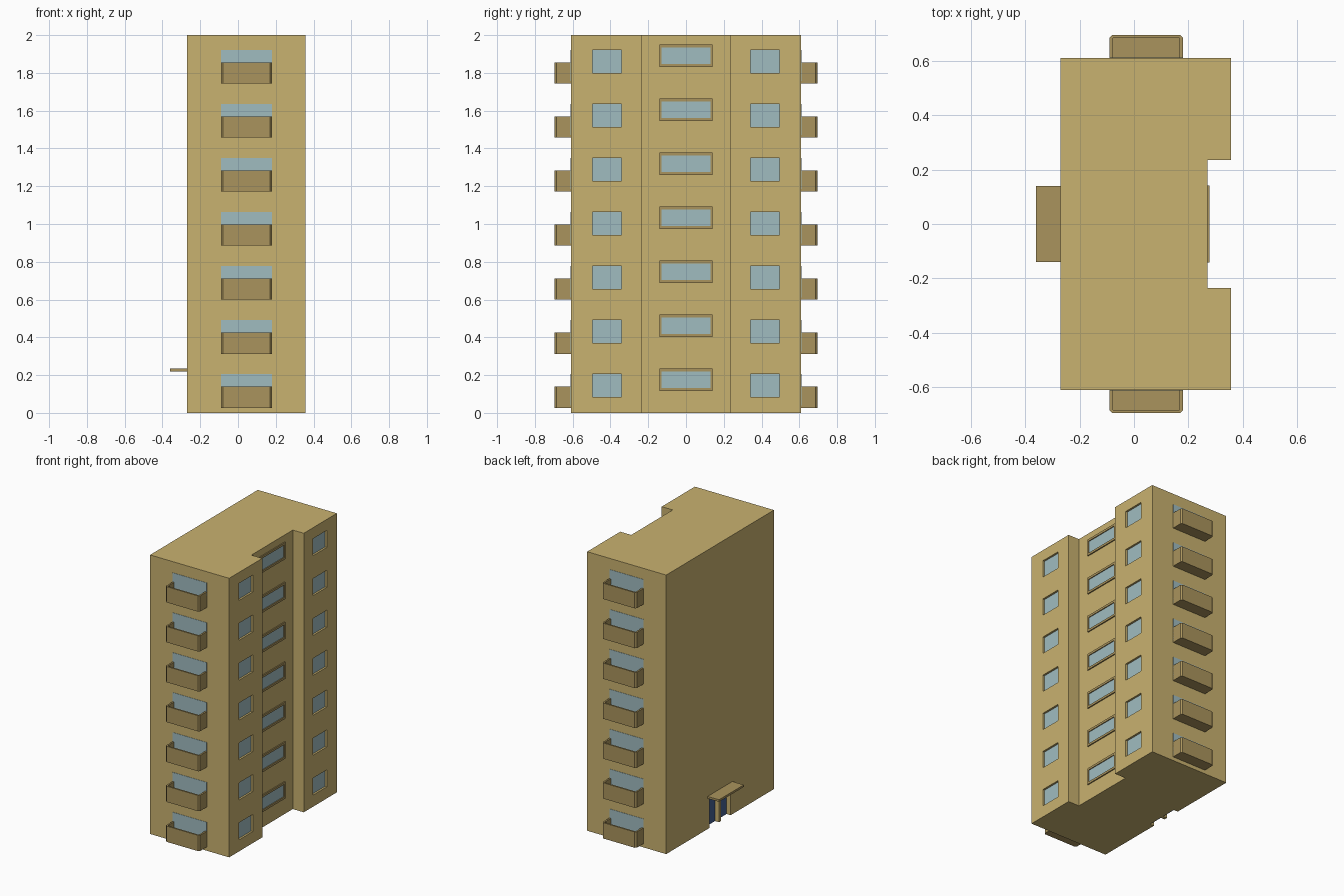
import bpy, bmesh

if "Cube" in bpy.data.objects:
    bpy.data.objects.remove(bpy.data.objects["Cube"])

FLOORS = 7
STEP = 0.286


def material(name, rgb):
    m = bpy.data.materials.new(name)
    m.diffuse_color = (*rgb, 1)
    m.use_nodes = True
    m.node_tree.nodes["Principled BSDF"].inputs["Base Color"].default_value = m.diffuse_color
    return m


WALL = material("sand wall", (0.584, 0.445, 0.162))
TRIM = material("brown trim", (0.402, 0.296, 0.109))
GLASS = material("pale blue glass", (0.352, 0.503, 0.527))
DOOR = material("dark blue door", (0.06, 0.12, 0.29))


def prism(bm, outline, z0, z1):
    """Extrude a flat xy outline from z0 to z1."""
    low = bm.faces.new([bm.verts.new((x, y, z0)) for x, y in outline])
    ext = bmesh.ops.extrude_face_region(bm, geom=[low], use_keep_orig=True)
    for v in ext["geom"]:
        if isinstance(v, bmesh.types.BMVert):
            v.co.z = z1


def box(bm, x, y, z):
    prism(bm, [(x[0], y[0]), (x[1], y[0]), (x[1], y[1]), (x[0], y[1])], *z)


def make(name, bm, mat):
    bmesh.ops.recalc_face_normals(bm, faces=bm.faces)
    me = bpy.data.meshes.new(name)
    bm.to_mesh(me)
    bm.free()
    me.materials.append(mat)
    ob = bpy.data.objects.new(name, me)
    bpy.context.collection.objects.link(ob)
    return ob


# Tower body: block with a shallow bay cut into the right side
bm = bmesh.new()
prism(bm, [(-0.27, -0.61), (0.357, -0.61), (0.357, -0.235), (0.27, -0.235),
           (0.27, 0.235), (0.357, 0.235), (0.357, 0.61), (-0.27, 0.61)], 0, 2)
body = make("tower_body", bm, WALL)

# Everything that repeats per floor
cut = bmesh.new()
panes = bmesh.new()
balconies = bmesh.new()
balcony_glass = bmesh.new()
frames = bmesh.new()
for i in range(FLOORS):
    z = i * STEP
    for s in (-1, 1):
        # recessed side windows
        y = sorted((s * 0.342, s * 0.496))
        box(cut, (0.341, 0.40), y, (z + 0.083, z + 0.205))
        box(panes, (0.339, 0.343), y, (z + 0.083, z + 0.205))
        # hollow balcony with clipped corners
        rim = [(-0.09, 0.61), (-0.09, 0.685), (-0.08, 0.695), (0.17, 0.695),
               (0.18, 0.685), (0.18, 0.61)]
        inner = [(0.168, 0.61), (0.168, 0.684), (-0.078, 0.684), (-0.078, 0.61)]
        prism(balconies, [(x, s * y) for x, y in rim + inner], z + 0.027, z + 0.14)
        prism(balconies, [(x, s * y) for x, y in inner], z + 0.027, z + 0.04)
        # glazing behind the balcony
        box(balcony_glass, (-0.09, 0.18), sorted((s * 0.608, s * 0.612)),
            (z + 0.04, z + 0.205))
    # framed wide window in the bay
    z0, z1 = z + 0.115, z + 0.235
    for y in ((-0.141, -0.129), (0.129, 0.141)):
        box(frames, (0.268, 0.278), y, (z0, z1))
    for zz in ((z0, z0 + 0.016), (z1 - 0.016, z1)):
        box(frames, (0.268, 0.278), (-0.129, 0.129), zz)
    box(panes, (0.268, 0.272), (-0.129, 0.129), (z0 + 0.016, z1 - 0.016))

# Entrance: two recessed doors under a canopy
doors = bmesh.new()
for y in ((-0.12, -0.012), (0.012, 0.12)):
    box(cut, (-0.35, -0.235), y, (-0.05, 0.215))
    box(doors, (-0.238, -0.233), y, (0, 0.215))

canopy = bmesh.new()
box(canopy, (-0.36, -0.269), (-0.14, 0.14), (0.219, 0.234))

# Cut the openings into the body
cutter = make("opening_cutter", cut, WALL)
cutter.hide_render = True
mod = body.modifiers.new("openings", "BOOLEAN")
mod.operation = "DIFFERENCE"
mod.solver = "EXACT"
mod.object = cutter
bpy.context.view_layer.objects.active = body
bpy.ops.object.modifier_apply(modifier=mod.name)
bpy.data.objects.remove(cutter)

make("window_panes", panes, GLASS)
make("balcony_glazing", balcony_glass, GLASS)
make("balconies", balconies, TRIM)
make("window_frames", frames, TRIM)
make("entrance_doors", doors, DOOR)
make("entrance_canopy", canopy, TRIM)
